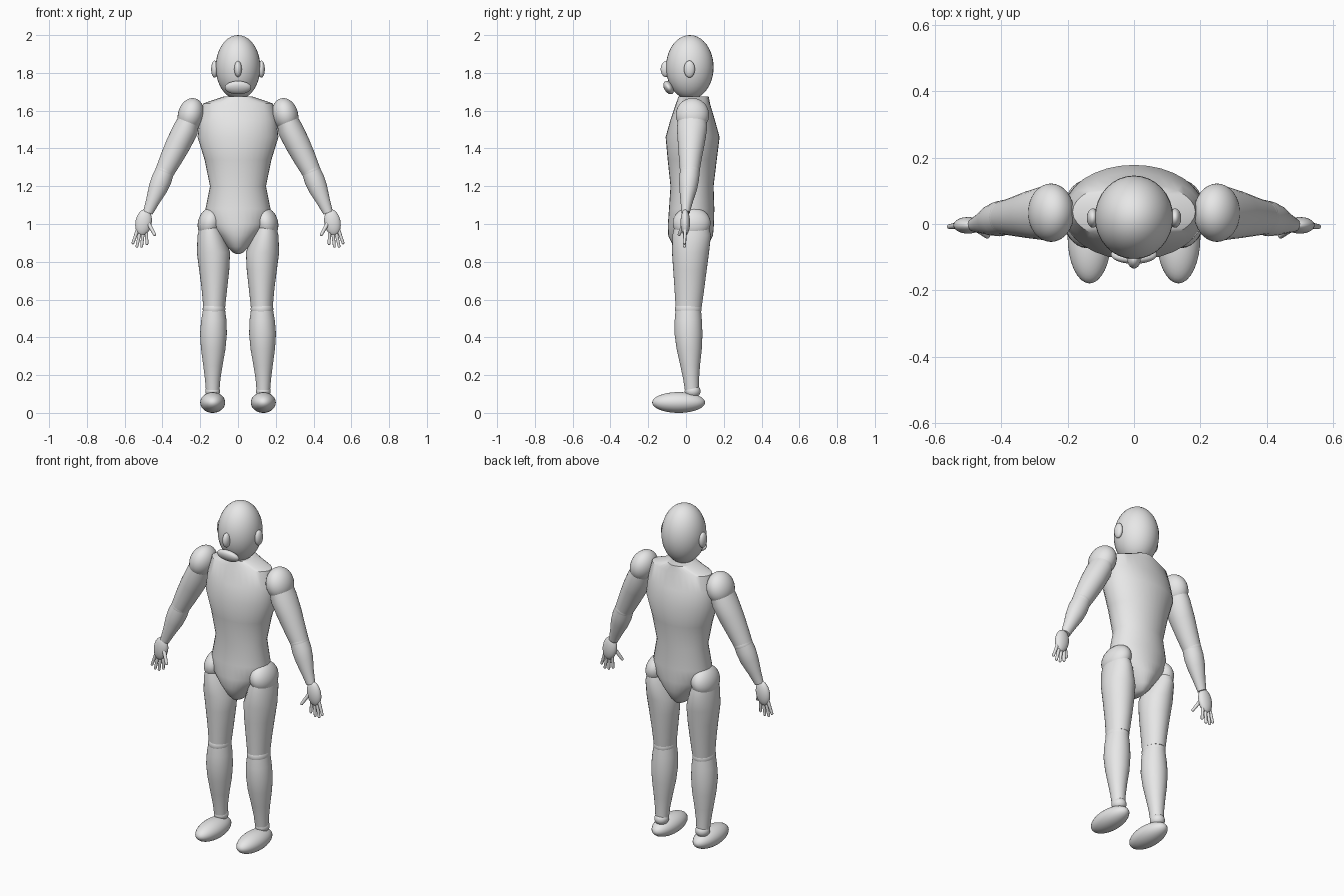
import bpy, bmesh, math
from mathutils import Matrix, Vector

cube = bpy.data.objects.get("Cube")
if cube:
    bpy.data.objects.remove(cube, do_unlink=True)

grey = bpy.data.materials.new("light_grey")
grey.use_nodes = True
grey.diffuse_color = (0.8, 0.8, 0.8, 1)
grey.node_tree.nodes["Principled BSDF"].inputs["Base Color"].default_value = (0.8, 0.8, 0.8, 1)
parts = []


def finish(name, bm):
    bmesh.ops.recalc_face_normals(bm, faces=bm.faces)
    mesh = bpy.data.meshes.new(name)
    bm.to_mesh(mesh)
    bm.free()
    mesh.materials.append(grey)
    ob = bpy.data.objects.new(name, mesh)
    bpy.context.collection.objects.link(ob)
    parts.append(ob)


def ellipsoid(name, centre, radii, tilt=0, axis='Y', side=1):
    """Scaled sphere, tilted about one axis, optionally mirrored in x."""
    bm = bmesh.new()
    bmesh.ops.create_uvsphere(bm, u_segments=32, v_segments=20, radius=1)
    m = (Matrix.Diagonal((side, 1, 1, 1)) @ Matrix.Translation(centre)
         @ Matrix.Rotation(math.radians(tilt), 4, axis) @ Matrix.Diagonal((*radii, 1)))
    bmesh.ops.transform(bm, matrix=m, verts=bm.verts)
    finish(name, bm)


def loft(name, rings, lean=0, side=1, n=32):
    """Skin of elliptical rings (x, y, z, rx, ry); lean tips the rings in x-z."""
    bm = bmesh.new()
    u = Vector((math.cos(math.radians(lean)), 0, math.sin(math.radians(lean))))
    v = Vector((0, 1, 0))
    loops = []
    for x, y, z, rx, ry in rings:
        loop = []
        for i in range(n):
            a = 2 * math.pi * i / n
            p = Vector((x, y, z)) + u * rx * math.cos(a) + v * ry * math.sin(a)
            loop.append(bm.verts.new((p.x * side, p.y, p.z)))
        loops.append(loop)
    for a, b in zip(loops, loops[1:]):
        for i in range(n):
            j = (i + 1) % n
            bm.faces.new((a[i], a[j], b[j], b[i]))
    bm.faces.new(loops[0])
    bm.faces.new(loops[-1])
    finish(name, bm)


def finger(name, start, end, radius, side):
    """Slim tapered rod with a rounded tip."""
    s, e = Vector(start), Vector(end)
    d = e - s
    bm = bmesh.new()
    bmesh.ops.create_cone(bm, cap_ends=True, segments=12, radius1=radius,
                          radius2=radius * 0.75, depth=d.length)
    tip = Matrix.Translation((0, 0, d.length / 2))
    bmesh.ops.create_uvsphere(bm, u_segments=12, v_segments=8, radius=radius * 0.75, matrix=tip)
    m = (Matrix.Diagonal((side, 1, 1, 1)) @ Matrix.Translation((s + e) / 2)
         @ d.to_track_quat('Z', 'Y').to_matrix().to_4x4())
    bmesh.ops.transform(bm, matrix=m, verts=bm.verts)
    finish(name, bm)


# Head
ellipsoid("head", (0, 0.02, 1.83), (0.118, 0.126, 0.17))
ellipsoid("nose", (0, -0.106, 1.82), (0.02, 0.028, 0.042))
ellipsoid("mouth", (0, -0.092, 1.722), (0.07, 0.024, 0.038), 30, 'X')

# Torso and pelvis in one skin
loft("torso", [
    (0, 0.04, 1.675, 0.075, 0.08),
    (0, 0.037, 1.638, 0.185, 0.09),
    (0, 0.035, 1.55, 0.205, 0.118),
    (0, 0.035, 1.46, 0.214, 0.143),
    (0, 0.033, 1.34, 0.177, 0.130),
    (0, 0.032, 1.20, 0.148, 0.114),
    (0, 0.030, 1.08, 0.172, 0.120),
    (0, 0.026, 1.00, 0.160, 0.122),
    (0, 0.024, 0.94, 0.105, 0.119),
    (0, 0.024, 0.88, 0.058, 0.090),
    (0, 0.024, 0.85, 0.030, 0.060),
    (0, 0.024, 0.842, 0.012, 0.03)])

for side, tag in ((1, "left_"), (-1, "right_")):
    ellipsoid(tag + "ear", (0.124, 0.018, 1.82), (0.018, 0.029, 0.045), side=side)

    # Arm
    ellipsoid(tag + "shoulder", (0.25, 0.034, 1.578), (0.068, 0.088, 0.090), -15, 'Y', side)
    loft(tag + "upper_arm", [
        (0.255, 0.033, 1.56, 0.055, 0.075),
        (0.275, 0.032, 1.505, 0.067, 0.080),
        (0.315, 0.028, 1.425, 0.066, 0.071),
        (0.355, 0.023, 1.345, 0.059, 0.060),
        (0.387, 0.020, 1.28, 0.051, 0.052)], 27, side)
    ellipsoid(tag + "elbow", (0.387, 0.020, 1.28), (0.051, 0.053, 0.052), -25, 'Y', side)
    loft(tag + "forearm", [
        (0.387, 0.020, 1.28, 0.050, 0.052),
        (0.405, 0.016, 1.235, 0.054, 0.053),
        (0.425, 0.012, 1.185, 0.050, 0.047),
        (0.452, 0.004, 1.12, 0.036, 0.033),
        (0.477, -0.002, 1.06, 0.026, 0.022)], 23, side)

    # Hand
    ellipsoid(tag + "palm", (0.500, -0.004, 1.008), (0.043, 0.025, 0.070), -10, 'Y', side)
    tips = [(0.556, 0.900), (0.535, 0.882), (0.510, 0.882), (0.482, 0.896)]
    for i, (x, z) in enumerate(tips):
        finger(f"{tag}finger_{i + 1}", (0.528 - 0.014 * i, -0.004, 0.98),
               (x, -0.008, z), 0.010, side)
    finger(tag + "thumb", (0.478, -0.010, 1.01), (0.442, -0.036, 0.945), 0.011, side)

    # Leg
    ellipsoid(tag + "hip", (0.148, 0.030, 1.005), (0.064, 0.100, 0.085), -15, 'Y', side)
    loft(tag + "thigh", [
        (0.148, 0.030, 0.99, 0.055, 0.09),
        (0.144, 0.030, 0.94, 0.070, 0.102),
        (0.130, 0.024, 0.85, 0.088, 0.098),
        (0.126, 0.021, 0.76, 0.080, 0.089),
        (0.125, 0.018, 0.66, 0.068, 0.079),
        (0.126, 0.014, 0.56, 0.058, 0.069)], 0, side)
    ellipsoid(tag + "knee", (0.127, 0.012, 0.55), (0.060, 0.070, 0.055), side=side)
    loft(tag + "calf", [
        (0.127, 0.012, 0.55, 0.058, 0.067),
        (0.128, 0.012, 0.49, 0.067, 0.072),
        (0.130, 0.013, 0.42, 0.071, 0.074),
        (0.131, 0.017, 0.34, 0.065, 0.067),
        (0.133, 0.022, 0.25, 0.051, 0.052),
        (0.134, 0.027, 0.18, 0.041, 0.042),
        (0.134, 0.031, 0.12, 0.036, 0.037)], 0, side)
    ellipsoid(tag + "ankle", (0.134, 0.035, 0.115), (0.039, 0.042, 0.036), side=side)
    ellipsoid(tag + "foot", (0.134, -0.039, 0.055), (0.066, 0.140, 0.055), side=side)

# Smooth shading that keeps sharp edges
bpy.ops.object.select_all(action='DESELECT')
for ob in parts:
    ob.select_set(True)
bpy.context.view_layer.objects.active = parts[0]
bpy.ops.object.shade_smooth_by_angle(angle=math.radians(40))
